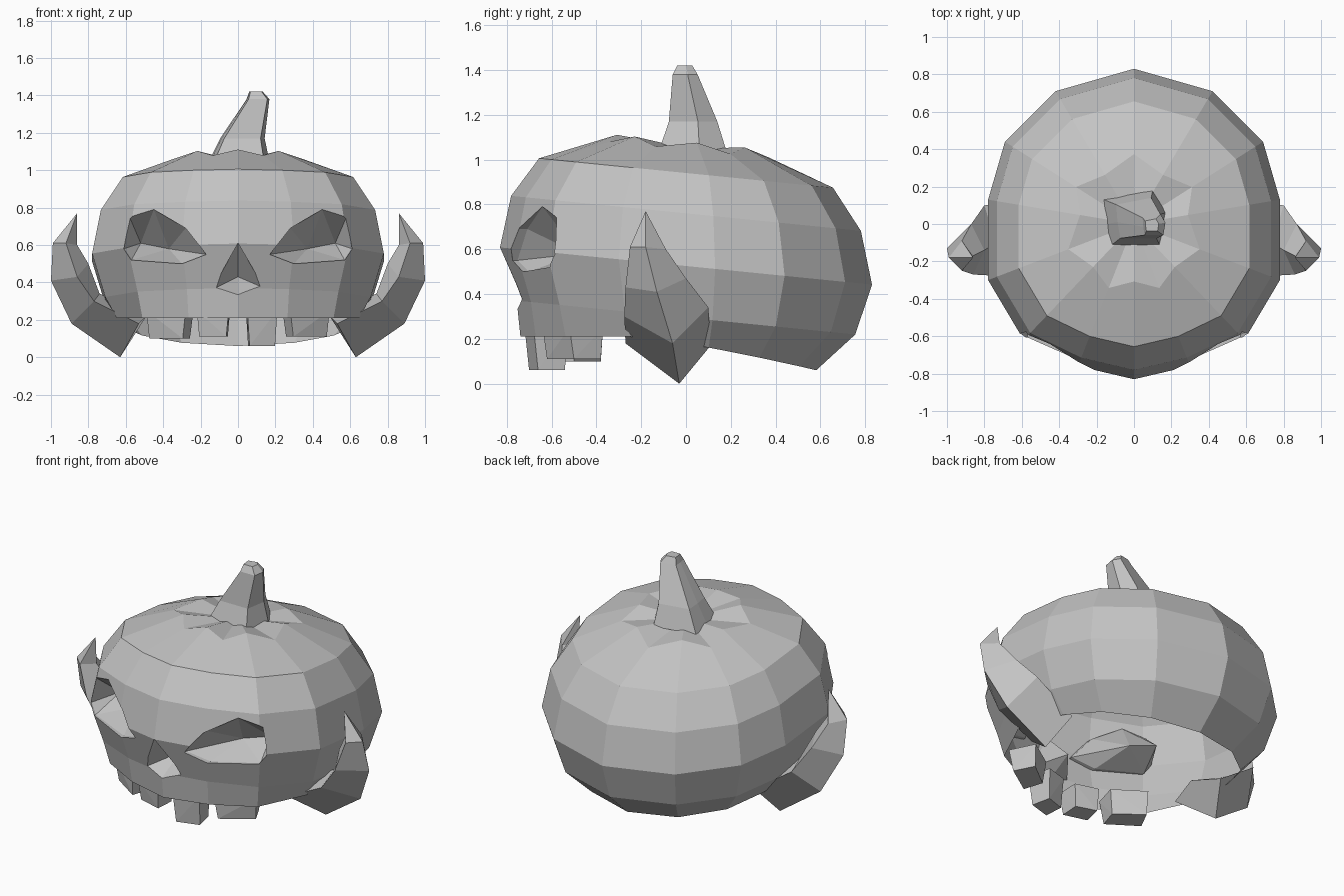
import bpy, bmesh
from mathutils import Vector

if "Cube" in bpy.data.objects:
    bpy.data.objects.remove(bpy.data.objects["Cube"])

grey = bpy.data.materials.new("plain grey")
grey.use_nodes = True
grey.diffuse_color = (0.55, 0.55, 0.55, 1)
grey.node_tree.nodes["Principled BSDF"].inputs["Base Color"].default_value = grey.diffuse_color


def finish(name, bm):
    bmesh.ops.recalc_face_normals(bm, faces=bm.faces)
    me = bpy.data.meshes.new(name)
    bm.to_mesh(me)
    bm.free()
    me.materials.append(grey)
    ob = bpy.data.objects.new(name, me)
    bpy.context.scene.collection.objects.link(ob)
    return ob


def loft(name, rings, start=None, end=None):
    """Skin a list of closed rings; each end closes to a point or a flat cap."""
    bm = bmesh.new()
    loops = [[bm.verts.new(p) for p in ring] for ring in rings]
    n = len(loops[0])
    for a, b in zip(loops, loops[1:]):
        for i in range(n):
            j = (i + 1) % n
            bm.faces.new((a[i], a[j], b[j], b[i]))
    for loop, tip in ((loops[0], start), (loops[-1], end)):
        if tip is None:
            bm.faces.new(loop)
        else:
            v = bm.verts.new(tip)
            for i in range(n):
                bm.faces.new((loop[i], loop[(i + 1) % n], v))
    return finish(name, bm)


def hull(name, points):
    bm = bmesh.new()
    for p in points:
        bm.verts.new(p)
    bmesh.ops.convex_hull(bm, input=bm.verts)
    return finish(name, bm)


# Pumpkin shell: fourteen-sided plan, leaning down towards the back
half = [(0, .83), (.42, .71), (.69, .44), (.78, .13),
        (.78, -.3), (.59, -.62), (.3, -.76), (0, -.83)]
plan = half + [(-x, y) for x, y in half[-2:0:-1]]

rim = []
for x, y in plan:
    f = (1 - y / .83) / 2
    s = .7 + .19 * f
    rim.append((x * s, y * s, .06 + .15 * min(1, f * 1.6)))
rings = [rim]
for s, z in ((.91, .295), (1, .525), (.94, .76), (.79, .94)):
    rings.append([(x * s, y * s, z - .1 * y * s) for x, y in plan])
# Grooved crown: ridges and valleys alternate
crown = []
for i, (x, y) in enumerate(plan):
    s, z = (.37, 1.08) if i % 2 else (.45, 1.045)
    crown.append((x * s, y * s, z - .1 * y * s))
rings.append(crown)
floor_centre = Vector((0, 0, .16))
shell = loft("pumpkin_shell", rings, floor_centre, (0, 0, 1.05))

# Eye sockets and nose are cut with faceted wedges
eye = [(.17, .55), (.28, .69), (.45, .79), (.58, .75), (.61, .58), (.57, .52), (.3, .5)]
cutters = []
for side in (-1, 1):
    pts = []
    for x, z in eye:
        pts += [(side * x, -1.1, z), (side * x, -.82 + .4 * x, z)]
    pts += [(side * .37, -.48, .58), (side * .52, -.42, .61)]
    cutters.append(hull("eye_cutter", pts))
nose = [(0, .61), (.14, .37), (0, .33), (-.14, .36)]
cutters.append(hull("nose_cutter", [(x, y, z) for x, z in nose for y in (-1.1, -.76)]
                    + [(0, -.58, .43)]))
for c in cutters:
    c.hide_render = True
    m = shell.modifiers.new("socket", 'BOOLEAN')
    m.operation, m.solver, m.object = 'DIFFERENCE', 'EXACT', c
bpy.context.view_layer.update()
cut = bpy.data.meshes.new_from_object(
    shell.evaluated_get(bpy.context.evaluated_depsgraph_get()))
shell.modifiers.clear()
shell.data = cut
for c in cutters:
    bpy.data.objects.remove(c)

# Open the underside by removing the floor fan
bm = bmesh.new()
bm.from_mesh(cut)
centre = min(bm.verts, key=lambda v: (v.co - floor_centre).length)
bmesh.ops.delete(bm, geom=[centre], context='VERTS')
bm.to_mesh(cut)
bm.free()

# Teeth: tapered blocks hanging from the front rim
for name, x0, y0, x1, y1, low in (("left_front_tooth", .05, -.72, .21, -.68, .06),
                                  ("right_front_tooth", -.05, -.72, -.22, -.68, .11),
                                  ("left_side_tooth", .28, -.64, .49, -.52, .11),
                                  ("right_side_tooth", -.28, -.64, -.49, -.52, .10)):
    mid = (x0 + x1) / 2
    pts = []
    for x, y in ((x0, y0), (x1, y1)):
        xb = mid + (x - mid) * .85
        pts += [(x, y, .25), (x * .85, y + .15, .25),
                (xb, y + .02, low), (xb * .87, y + .14, low)]
    hull(name, pts)

# Side tusks: four-sided curved horns sweeping outwards and up
tusk = [[(.63, -.03, 0), (.55, .11, .17), (.49, -.08, .22), (.53, -.27, .18)],
        [(.89, -.06, .18), (.8, .1, .34), (.74, -.1, .34), (.77, -.275, .3)],
        [(1, -.13, .41), (.87, 0, .47), (.8, -.14, .5), (.86, -.27, .43)],
        [(.99, -.18, .61), (.92, -.09, .6), (.86, -.17, .6), (.92, -.25, .61)]]
for side, name in ((1, "left_tusk"), (-1, "right_tusk")):
    loft(name, [[(side * x, y, z) for x, y, z in r] for r in tusk],
         end=(side * .86, -.18, .77))

# Crooked stem: flared six-sided base, leaning to one side
base = [(-.16, .13), (.1, .18), (.17, .06), (.14, -.12), (-.13, -.12), (-.15, 0)]
stem = [[(x * s + dx, y * s + dy, z) for x, y in base]
        for s, dx, dy, z in ((1, 0, 0, 1.04), (.72, .02, .01, 1.17),
                             (.37, .105, -.015, 1.38), (.22, .095, -.012, 1.42))]
loft("stem", stem)
